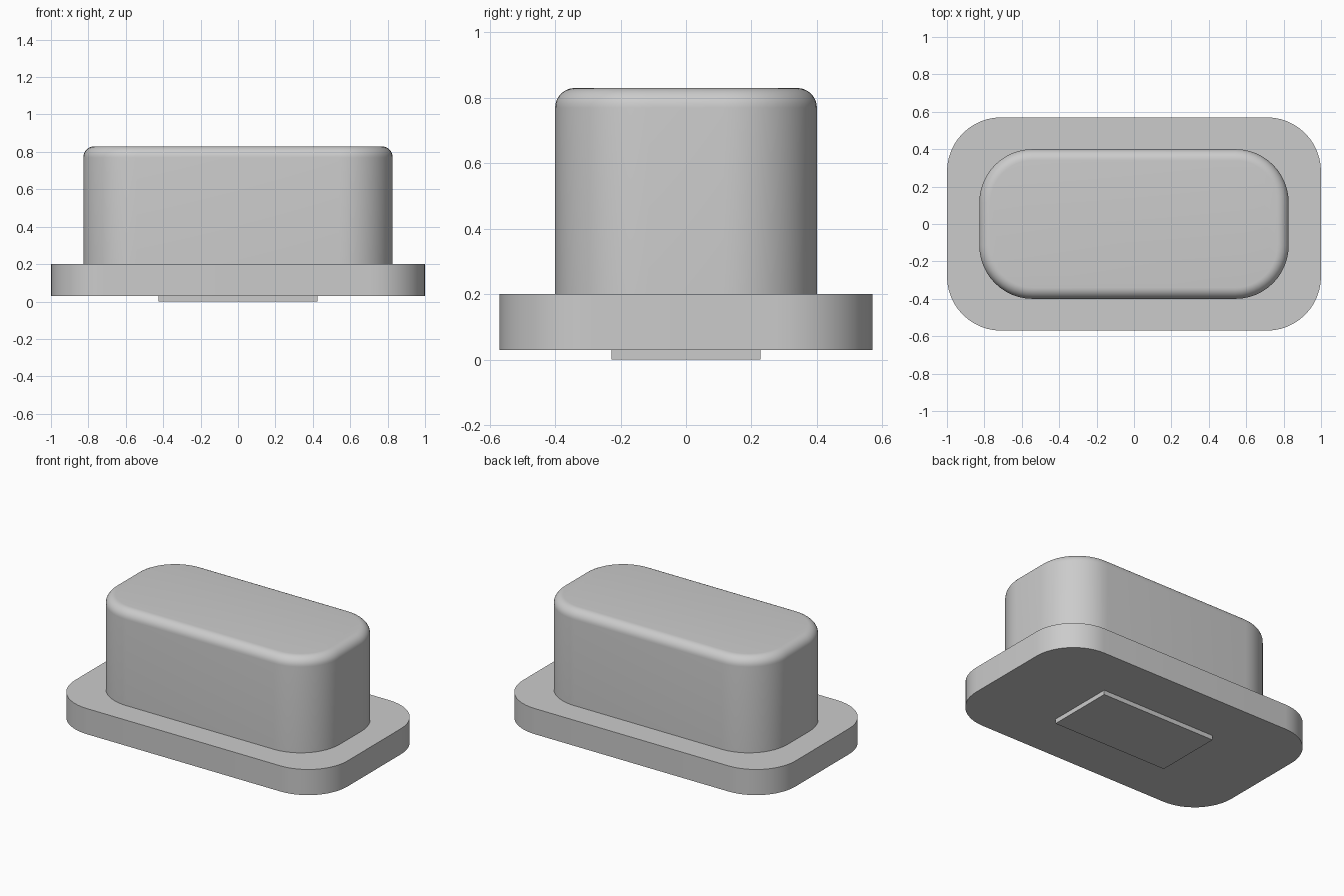
import bpy, bmesh, math

cube = bpy.data.objects.get("Cube")
if cube:
    bpy.data.objects.remove(cube, do_unlink=True)

grey = bpy.data.materials.new("plain grey")
colour = (0.6, 0.6, 0.6, 1)
grey.diffuse_color = colour
grey.use_nodes = True
grey.node_tree.nodes["Principled BSDF"].inputs["Base Color"].default_value = colour


def outline(hx, hy, radius, steps=12):
    """Rounded rectangle, or a plain one when radius is zero."""
    points = []
    for i, (sx, sy) in enumerate([(1, 1), (-1, 1), (-1, -1), (1, -1)]):
        for k in range(steps + 1 if radius else 1):
            a = math.pi / 2 * (i + k / steps)
            points.append((sx * (hx - radius) + radius * math.cos(a) * bool(radius),
                           sy * (hy - radius) + radius * math.sin(a) * bool(radius)))
    return points


def slab(name, hx, hy, radius, bottom, top, fillet=0, steps=8):
    """Stack outline rings; the top rim is rolled over by the fillet."""
    rings = [(0, bottom)]
    if fillet:
        for k in range(steps + 1):
            a = math.pi / 2 * k / steps
            rings.append((fillet * (1 - math.cos(a)), top - fillet * (1 - math.sin(a))))
    else:
        rings.append((0, top))
    bm = bmesh.new()
    loops = []
    for inset, z in rings:
        r = max(radius - inset, 0)
        loops.append([bm.verts.new((x, y, z)) for x, y in outline(hx - inset, hy - inset, r)])
    for low, high in zip(loops, loops[1:]):
        n = len(low)
        for i in range(n):
            j = (i + 1) % n
            bm.faces.new((low[i], low[j], high[j], high[i]))
    bm.faces.new(loops[0][::-1])
    bm.faces.new(loops[-1])
    mesh = bpy.data.meshes.new(name)
    bm.to_mesh(mesh)
    bm.free()
    mesh.materials.append(grey)
    obj = bpy.data.objects.new(name, mesh)
    bpy.context.collection.objects.link(obj)
    bpy.ops.object.select_all(action='DESELECT')
    obj.select_set(True)
    bpy.context.view_layer.objects.active = obj
    bpy.ops.object.shade_smooth_by_angle(angle=math.radians(30))
    return obj


# Foot pad, flange and the tall rounded body
slab("bottom_pad", 0.425, 0.228, 0, 0, 0.03)
slab("base_flange", 1.0, 0.57, 0.29, 0.03, 0.2)
slab("upper_body", 0.827, 0.4, 0.285, 0.2, 0.83, fillet=0.06)
